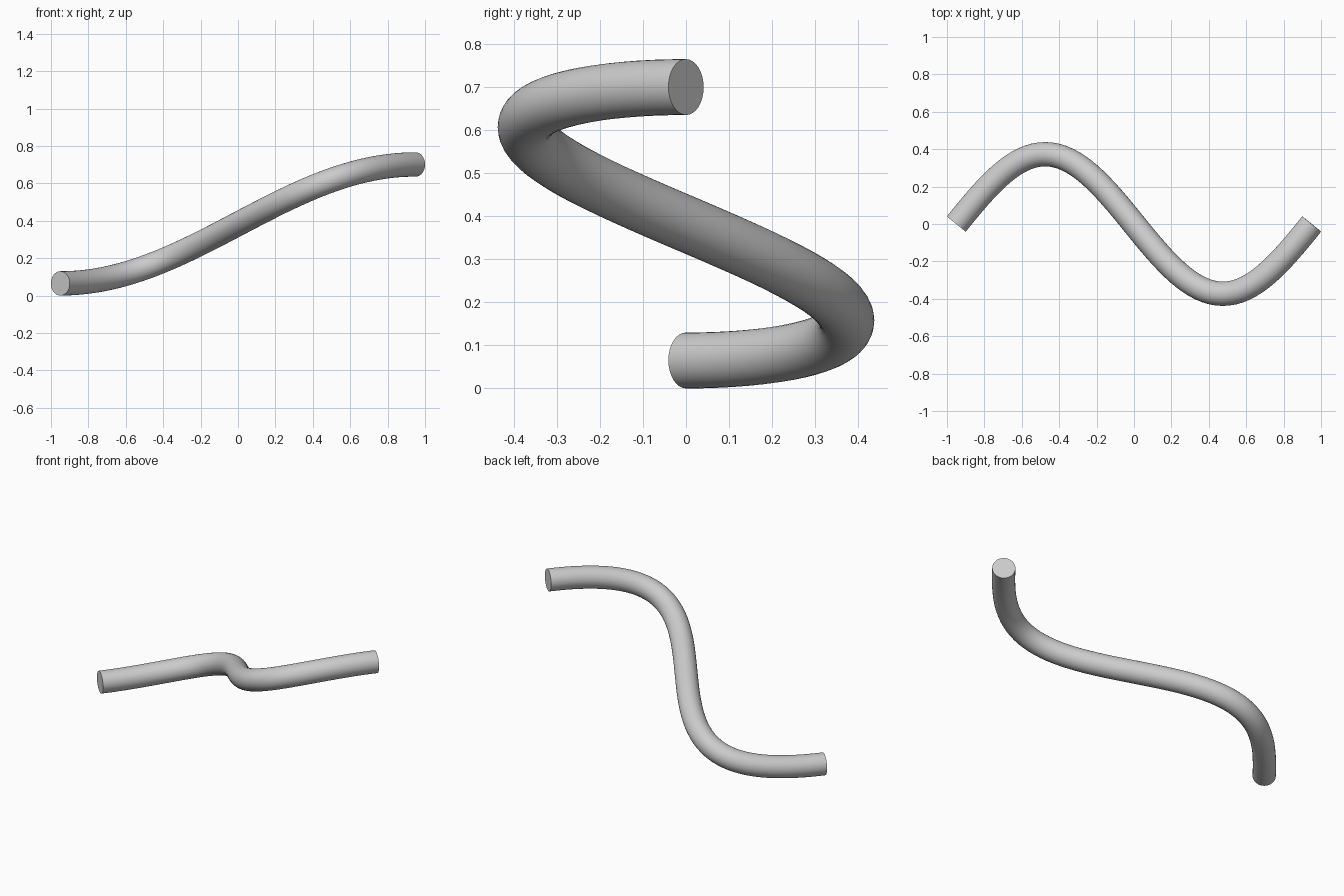
import bpy
import math

cube = bpy.data.objects.get("Cube")
if cube:
    bpy.data.objects.remove(cube, do_unlink=True)

# Plain light grey
grey = bpy.data.materials.new("light_grey")
grey.use_nodes = True
colour = (0.6, 0.6, 0.6, 1.0)
grey.diffuse_color = colour
grey.node_tree.nodes["Principled BSDF"].inputs["Base Color"].default_value = colour

# Centre line: one sine wave sideways while rising in a soft S
HALF, SWAY, RADIUS, RISE = 0.95, 0.373, 0.065, 0.636
STEPS = 64
curve = bpy.data.curves.new("wavy_tube", "CURVE")
curve.dimensions = "3D"
curve.twist_mode = "Z_UP"
curve.bevel_depth = RADIUS
curve.bevel_resolution = 14
curve.use_fill_caps = True
spline = curve.splines.new("POLY")
spline.points.add(STEPS)
for i, point in enumerate(spline.points):
    t = i / STEPS
    x = HALF * (2 * t - 1)
    y = SWAY * math.sin(2 * math.pi * t)
    z = RADIUS + RISE * (1 - math.cos(math.pi * t)) / 2
    point.co = (x, y, z, 1)

tube = bpy.data.objects.new("wavy_tube", curve)
bpy.context.collection.objects.link(tube)

# Turn the tube into a mesh with smooth sides and crisp flat ends
bpy.ops.object.select_all(action="DESELECT")
tube.select_set(True)
bpy.context.view_layer.objects.active = tube
bpy.ops.object.convert(target="MESH")
tube = bpy.context.object
tube.data.materials.clear()
tube.data.materials.append(grey)
bpy.ops.object.shade_smooth_by_angle(angle=math.radians(40))
